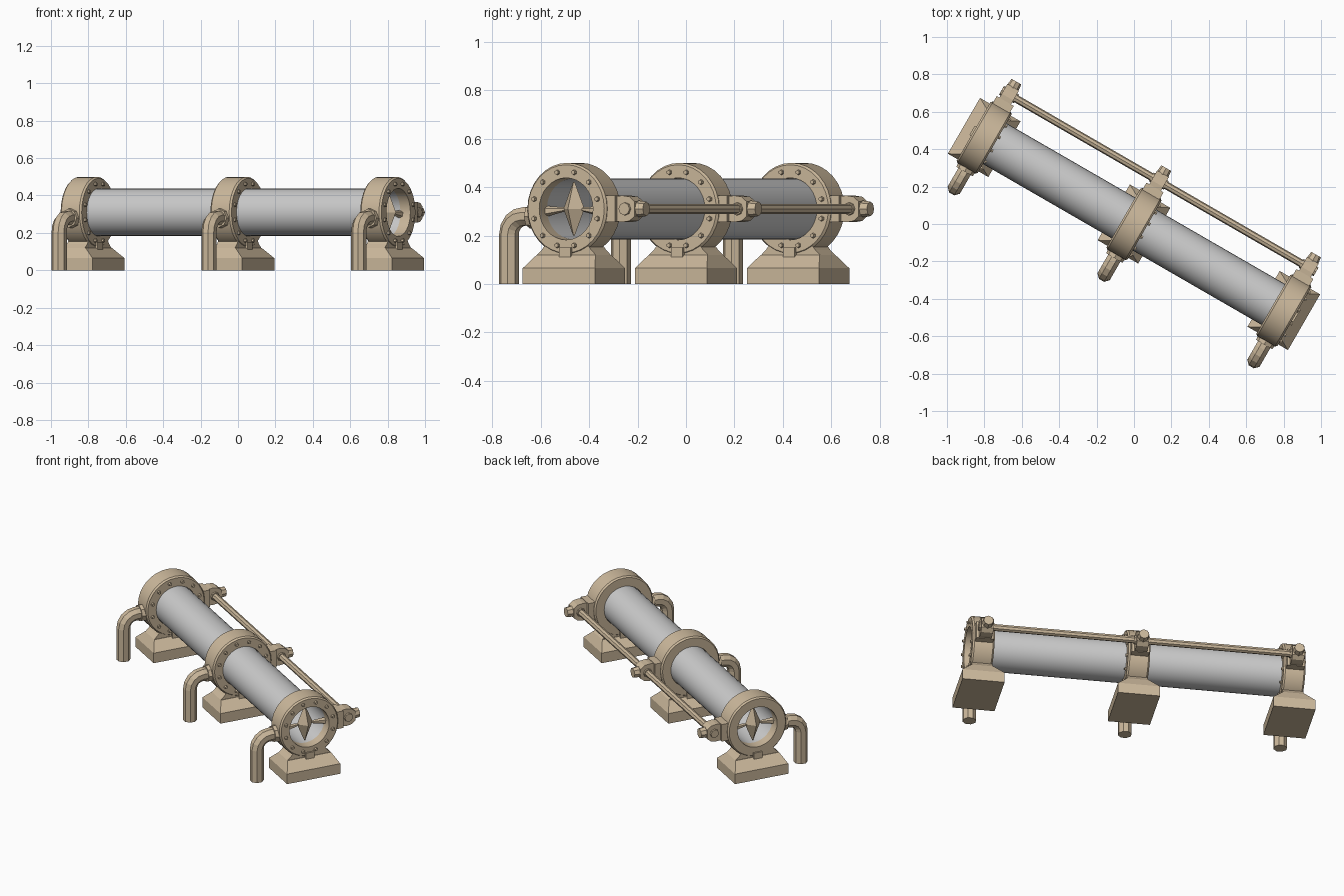
import bpy, bmesh
from math import sin, cos, pi, radians
from mathutils import Matrix, Vector

if "Cube" in bpy.data.objects:
    bpy.data.objects.remove(bpy.data.objects["Cube"])

# Local frame: x runs along the pipe, y to the tie rod; all turned -30 deg about z
TURN = Matrix.Rotation(radians(-30), 4, 'Z')
AXIS_Z, STEP, D = 0.31, 0.925, 0.065
tan = bpy.data.materials.new("tan_metal")
tan.diffuse_color = (0.60, 0.48, 0.33, 1)
tan.use_nodes = True
tan.node_tree.nodes["Principled BSDF"].inputs["Base Color"].default_value = tan.diffuse_color


def finish(name, bm, mat=tan, smooth=None, x=0.0, recalc=True):
    if recalc:
        bmesh.ops.recalc_face_normals(bm, faces=bm.faces)
    bm.transform(TURN @ Matrix.Translation((x, 0, 0)))
    me = bpy.data.meshes.new(name)
    bm.to_mesh(me)
    bm.free()
    ob = bpy.data.objects.new(name, me)
    bpy.context.collection.objects.link(ob)
    if mat:
        me.materials.append(mat)
    if smooth:
        bpy.ops.object.select_all(action='DESELECT')
        ob.select_set(True)
        bpy.context.view_layer.objects.active = ob
        bpy.ops.object.shade_smooth_by_angle(angle=radians(smooth))
    return ob


def skin(bm, rings, caps=True, loop=False):
    vs = [[bm.verts.new(p) for p in r] for r in rings]
    pairs = list(zip(vs, vs[1:])) + ([(vs[-1], vs[0])] if loop else [])
    for a, b in pairs:
        for i in range(len(a)):
            j = (i + 1) % len(a)
            bm.faces.new((a[i], a[j], b[j], b[i]))
    if caps and not loop:
        bm.faces.new(vs[0][::-1])
        bm.faces.new(vs[-1])


def circle_x(x, r, n, cy=0.0, cz=AXIS_Z, off=0.0):
    return [(x, cy + r * cos(2 * pi * i / n + off), cz + r * sin(2 * pi * i / n + off))
            for i in range(n)]


def rect(z, hx, hy):
    return [(-hx, -hy, z), (hx, -hy, z), (hx, hy, z), (-hx, hy, z)]


def block(bm, c, size):
    bmesh.ops.create_cube(bm, size=1, matrix=Matrix.Translation(c) @ Matrix.Diagonal((*size, 1)))


def cone(bm, a, b, r1, r2, n):
    a, b = Vector(a), Vector(b)
    rot = (b - a).to_track_quat('Z', 'Y').to_matrix().to_4x4()
    bmesh.ops.create_cone(bm, cap_ends=True, segments=n, radius1=r1, radius2=r2,
                          depth=(b - a).length, matrix=Matrix.Translation((a + b) / 2) @ rot)


def collar(x):
    bm = bmesh.new()
    prof = [(-D, 0.128), (-D, 0.182), (-D + 0.01, 0.19), (D - 0.01, 0.19), (D, 0.182), (D, 0.128)]
    skin(bm, [circle_x(px, r, 32) for px, r in prof], loop=True)
    finish("collar", bm, x=x, smooth=25)


def pedestal(x):
    # Foot plate with sloped top
    bm = bmesh.new()
    skin(bm, [rect(0, 0.125, 0.172), rect(0.065, 0.125, 0.172), rect(0.12, D, 0.14)])
    finish("foot", bm, x=x)
    # Curved neck, hollowed to follow the collar
    side = [(0.14, 0.12), (0.118, 0.14), (0.10, 0.163), (0.098, 0.18), (0.108, 0.197), (0.13, 0.215)]
    arc = [(0.15 * cos(radians(a)), AXIS_Z + 0.15 * sin(radians(a))) for a in range(-45, -136, -10)]
    pts = side + arc + [(-y, z) for y, z in reversed(side)]
    bm = bmesh.new()
    skin(bm, [[(px, y, z) for y, z in pts] for px in (-D + 0.003, D - 0.003)])
    for s in (-1, 1):
        block(bm, (s * D, 0, 0.125), (0.02, 0.055, 0.05))
    finish("neck", bm, x=x)


def bolts(x):
    bm = bmesh.new()
    for i in range(12):
        a = 2 * pi * (i + 0.5) / 12
        y, z = 0.156 * cos(a), AXIS_Z + 0.156 * sin(a)
        cone(bm, (D - 0.005, y, z), (D + 0.012, y, z), 0.012, 0.009, 6)
    finish("collar_bolts", bm, x=x)


def lug(x):
    bm = bmesh.new()
    block(bm, (0, 0.195, AXIS_Z), (0.105, 0.06, 0.11))
    # Arm with chamfered end
    arm = [(0.17, -0.045), (0.25, -0.055), (0.285, -0.05), (0.31, -0.03),
           (0.31, 0.03), (0.285, 0.05), (0.25, 0.055), (0.17, 0.045)]
    skin(bm, [[(px, y, AXIS_Z + z) for y, z in arm] for px in (-0.036, 0.036)])
    cone(bm, (0, 0.30, AXIS_Z), (0, 0.345, AXIS_Z), 0.035, 0.03, 8)
    for s in (-1, 1):
        cone(bm, (s * 0.03, 0.265, AXIS_Z), (s * 0.046, 0.265, AXIS_Z), 0.028, 0.026, 8)
    finish("rod_lug", bm, x=x)


def drain(x):
    # Eight-sided elbow running outwards and down to the ground
    r, b, yv, zh = 0.041, 0.075, -0.31, 0.279
    path = [(-0.15, zh, 0)]
    for i in range(5):
        a = pi / 2 * i / 4
        path.append((yv + b - b * sin(a), zh - b + b * cos(a), a))
    path.append((yv, 0, pi / 2))
    rings = []
    for y, z, a in path:
        ring = []
        for k in range(8):
            t = 2 * pi * (k + 0.5) / 8
            o = r * sin(t)
            ring.append((r * cos(t), y - o * sin(a), z + o * cos(a)))
        rings.append(ring)
    bm = bmesh.new()
    skin(bm, rings)
    finish("drain_pipe", bm, x=x)
    bm = bmesh.new()
    cone(bm, (0, -0.175, zh), (0, -0.21, zh), 0.054, 0.05, 8)
    finish("drain_flange", bm, x=x)


def vane(x):
    # Pointed kite hub with spikes in the bore
    bm = bmesh.new()
    cone(bm, (0, 0, AXIS_Z), (0, 0, AXIS_Z + 0.11), 0.05, 0.004, 4)
    cone(bm, (0, 0, AXIS_Z), (0, 0, AXIS_Z - 0.11), 0.05, 0.004, 4)
    for s in (-1, 1):
        cone(bm, (0, s * 0.13, AXIS_Z - 0.01), (0, s * 0.02, AXIS_Z), 0.022, 0.005, 6)
    finish("bore_vane", bm, x=x)


for i in (-1, 0, 1):
    for part in (collar, pedestal, bolts, lug, drain):
        part(i * STEP)
    if i:
        vane(i * STEP)

# Main pipe, open at both ends
bm = bmesh.new()
skin(bm, [circle_x(-0.93, 0.126, 32), circle_x(0.93, 0.126, 32)], caps=False)
finish("main_pipe", bm, mat=None, smooth=30)

# Tie rod through the lugs
bm = bmesh.new()
skin(bm, [circle_x(-STEP, 0.021, 8, cy=0.265), circle_x(STEP, 0.021, 8, cy=0.265)])
finish("tie_rod", bm)
